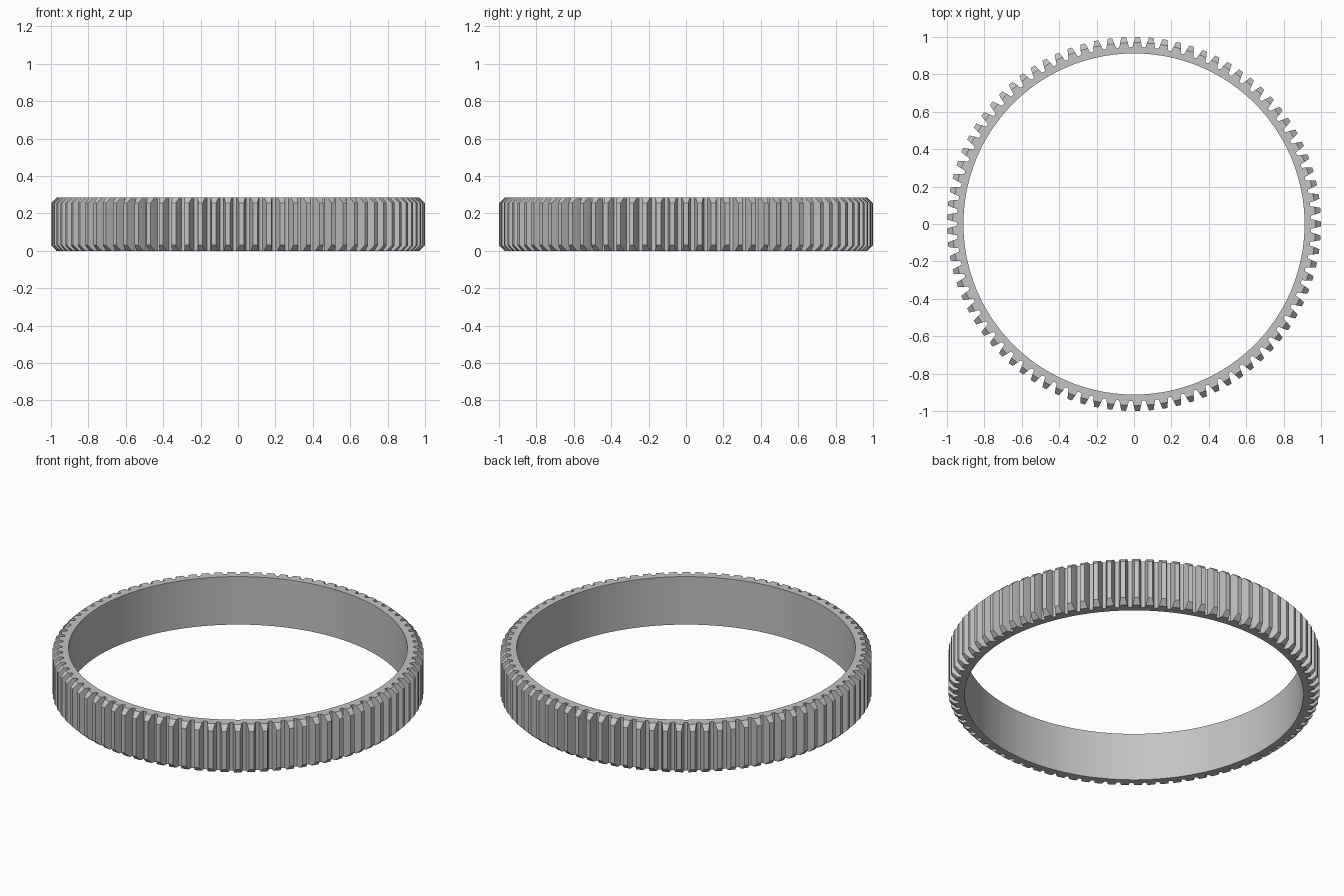
import bpy
import bmesh
from math import cos, sin, pi, radians

cube = bpy.data.objects.get("Cube")
if cube:
    bpy.data.objects.remove(cube, do_unlink=True)

TEETH = 85
HEIGHT = 0.285
BORE = 0.912          # inner radius
ROOT = 0.945          # radius between the teeth
CHAMFER_START = 0.97  # radius where the tooth ends start to slope
PITCH = 2 * pi / TEETH

# One tooth flank from root to tip: radius and half the tooth width
FLANK = [(0.948, 0.025), (CHAMFER_START, 0.0205), (0.985, 0.0165), (1.0, 0.0125)]

steel = bpy.data.materials.new("grey steel")
steel.use_nodes = True
GREY = (0.55, 0.55, 0.55, 1.0)
steel.diffuse_color = GREY
steel.node_tree.nodes["Principled BSDF"].inputs["Base Color"].default_value = GREY

bm = bmesh.new()


def column(radius, angle):
    """Bottom and top vertex; both move inwards past the chamfer radius."""
    slope = max(0.0, radius - CHAMFER_START)
    x, y = radius * cos(angle), radius * sin(angle)
    return [bm.verts.new((x, y, z)) for z in (slope, HEIGHT - slope)]


def wall(a, b):
    bm.faces.new((a[0], b[0], b[1], a[1]))


def caps(columns):
    """Matching end faces for a counter-clockwise run of columns."""
    bm.faces.new([c[1] for c in columns])
    bm.faces.new([c[0] for c in reversed(columns)])


# Shared columns at the gap centres, on the root circle and in the bore
gaps = [column(ROOT, (i - 0.5) * PITCH) for i in range(TEETH)]
bore = [column(BORE, i * PITCH / 2) for i in range(-1, 2 * TEETH - 1)]

for i in range(TEETH):
    angle = i * PITCH
    right = [column(r, angle - w / r) for r, w in FLANK]
    left = [column(r, angle + w / r) for r, w in reversed(FLANK)]
    gap_a, gap_b = gaps[i], gaps[(i + 1) % TEETH]
    inner = [bore[(2 * i + k) % len(bore)] for k in range(3)]

    # Tooth sides, tip and gap floors
    outline = [gap_a] + right + left + [gap_b]
    for a, b in zip(outline, outline[1:]):
        wall(a, b)
    # Bore wall
    wall(inner[1], inner[0])
    wall(inner[2], inner[1])
    # Flat ring ends, then sloped tooth ends
    caps([gap_a] + right[:2] + left[-2:] + [gap_b] + inner[::-1])
    caps(right[1:] + left[:-1])

bmesh.ops.recalc_face_normals(bm, faces=bm.faces)
mesh = bpy.data.meshes.new("ring_gear")
bm.to_mesh(mesh)
bm.free()
mesh.materials.append(steel)

gear = bpy.data.objects.new("ring_gear", mesh)
bpy.context.collection.objects.link(gear)
bpy.ops.object.select_all(action='DESELECT')
gear.select_set(True)
bpy.context.view_layer.objects.active = gear
bpy.ops.object.shade_smooth_by_angle(angle=radians(20))
